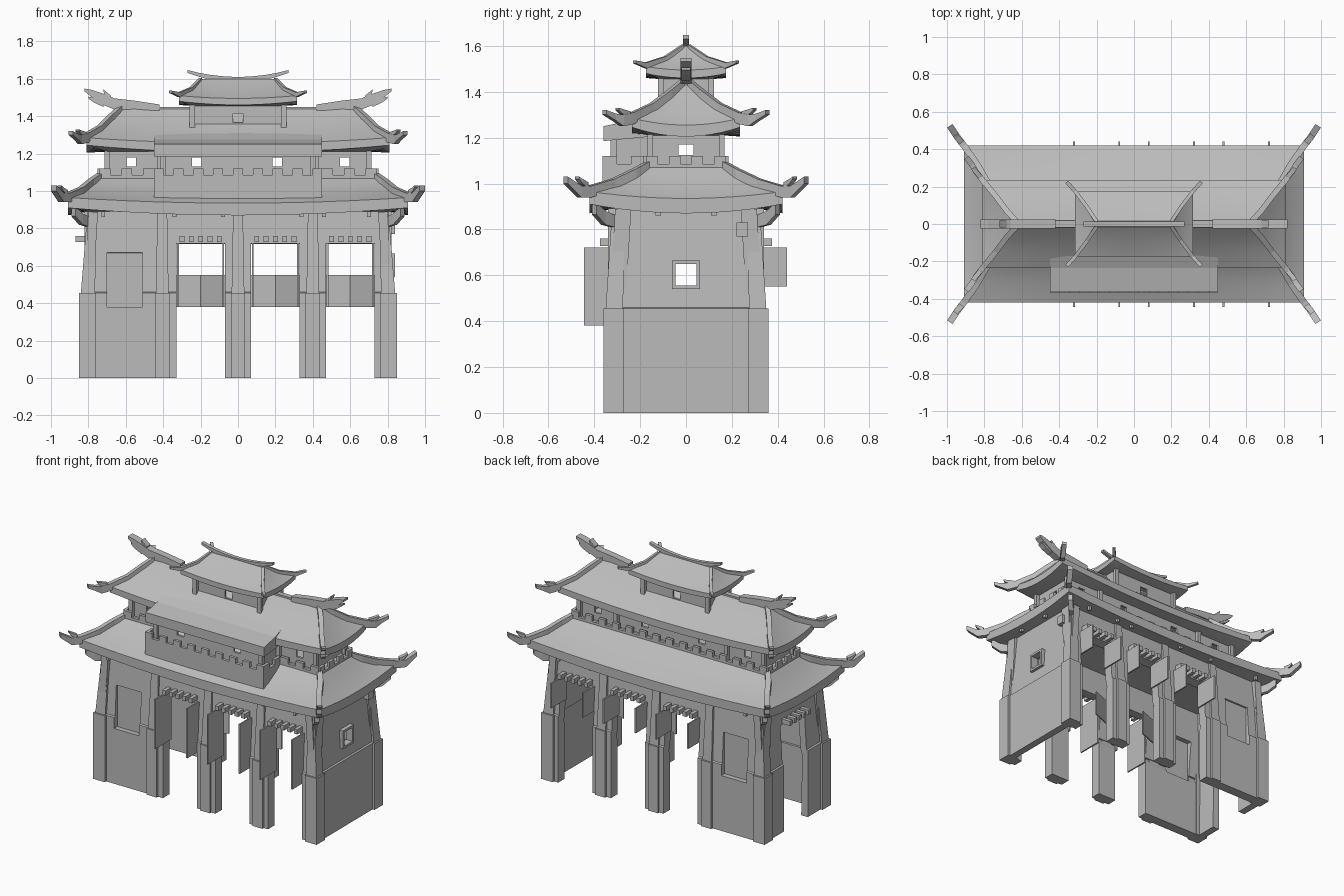
import bpy
import bmesh
from mathutils import Vector

cube = bpy.data.objects.get("Cube")
if cube:
    bpy.data.objects.remove(cube, do_unlink=True)

stone = bpy.data.materials.new("grey_stone")
stone.use_nodes = True
stone.diffuse_color = (0.5, 0.5, 0.5, 1)
stone.node_tree.nodes["Principled BSDF"].inputs["Base Color"].default_value = (0.5, 0.5, 0.5, 1)
SIDES = (-1, 1)


def finish(name, bm, fix=True):
    if fix:
        bmesh.ops.recalc_face_normals(bm, faces=bm.faces)
    mesh = bpy.data.meshes.new(name)
    bm.to_mesh(mesh)
    bm.free()
    mesh.materials.append(stone)
    ob = bpy.data.objects.new(name, mesh)
    bpy.context.collection.objects.link(ob)
    return ob


def skin(bm, rings):
    """Join closed rings of points and cap both ends."""
    loops = [[bm.verts.new(p) for p in ring] for ring in rings]
    n = len(loops[0])
    for a, b in zip(loops, loops[1:]):
        for i in range(n):
            j = (i + 1) % n
            bm.faces.new((a[i], a[j], b[j], b[i]))
    bm.faces.new(loops[0][::-1])
    bm.faces.new(loops[-1])


def rect(x0, x1, y0, y1, z):
    return [(x0, y0, z), (x1, y0, z), (x1, y1, z), (x0, y1, z)]


def boxes(name, items):
    """Each item is x0, x1, y0, y1, z0, z1."""
    bm = bmesh.new()
    for x0, x1, y0, y1, z0, z1 in items:
        skin(bm, [rect(x0, x1, y0, y1, z0), rect(x0, x1, y0, y1, z1)])
    return finish(name, bm)


def wall(name, u0, u1, zs, holes, place, inward, thick):
    """Wall sheet with rectangular holes (u0, u1, z0, z1), given thickness."""
    us = sorted({u0, u1, *[h[0] for h in holes], *[h[1] for h in holes]})
    zs = sorted({*zs, *[h[2] for h in holes], *[h[3] for h in holes]})
    bm = bmesh.new()
    grid = [[bm.verts.new(place(u, z)) for z in zs] for u in us]
    for i in range(len(us) - 1):
        for j in range(len(zs) - 1):
            cu, cz = (us[i] + us[i + 1]) / 2, (zs[j] + zs[j + 1]) / 2
            if not any(h[0] < cu < h[1] and h[2] < cz < h[3] for h in holes):
                bm.faces.new((grid[i][j], grid[i + 1][j], grid[i + 1][j + 1], grid[i][j + 1]))
    bm.normal_update()
    bm.faces.ensure_lookup_table()
    if bm.faces[0].normal.dot(Vector(inward)) > 0:
        bmesh.ops.reverse_faces(bm, faces=bm.faces)
    ob = finish(name, bm, fix=False)
    mod = ob.modifiers.new("thickness", "SOLIDIFY")
    mod.thickness, mod.offset = thick, -1


def roof(name, levels, n=12):
    """Hipped roof from levels (half x, half y, z, corner lift)."""
    unit = [(-1 + 2 * i / n, -1) for i in range(n)] + [(1, -1 + 2 * i / n) for i in range(n)]
    unit += [(-x, -y) for x, y in unit]
    bm = bmesh.new()
    skin(bm, [[(u * hx, v * hy, z + lift * (u * v) ** 2) for u, v in unit]
              for hx, hy, z, lift in levels])
    ob = finish(name, bm)
    bpy.ops.object.select_all(action="DESELECT")
    ob.select_set(True)
    bpy.context.view_layer.objects.active = ob
    bpy.ops.object.shade_smooth_by_angle(angle=0.4)


def beams(name, path, width, signs):
    """Flat-sided beam along points (x, y, z, height), one copy per sign pair."""
    bm = bmesh.new()
    for sx, sy in signs:
        pts = [Vector((x * sx, y * sy, z)) for x, y, z, h in path]
        flat = (pts[-1] - pts[0]).to_2d().normalized() * width / 2
        side = Vector((-flat.y, flat.x, 0))
        rings = []
        for p, (_, _, _, h) in zip(pts, path):
            up = Vector((0, 0, h / 2))
            rings.append([p - side - up, p + side - up, p + side + up, p - side + up])
        skin(bm, rings)
    return finish(name, bm)


CORNERS = [(sx, sy) for sx in SIDES for sy in SIDES]
ENDS = [(-1, 1), (1, 1)]

# Gate body: stepped, leaning walls with three passages
openings = [(-0.33, -0.07), (0.07, 0.33), (0.47, 0.73)]
STEPS = (0, 0.455, 0.46, 0.89)


def lean(z):
    return 0.0 if z <= 0.456 else 0.01 + 0.06 * (z - 0.455)


panel = (-0.7, -0.51, 0.38, 0.67)
long_holes = [(a, b, 0, 0.72) for a, b in openings] + [panel]
for s, label in zip(SIDES, ("front", "back")):
    wall(label + "_wall", -0.82, 0.82, STEPS, long_holes,
         lambda u, z: (u, s * (0.345 - lean(z)), z), (0, -s, 0), 0.07)
    y = sorted((s * 0.31, s * 0.29))
    boxes(label + "_recessed_panel", [(-0.72, -0.49, *y, 0.36, 0.69)])
wall("left_end_wall", -0.34, 0.34, STEPS, [(-0.06, 0.06, 0.545, 0.665)],
     lambda u, z: (0.835 - lean(z), u, z), (-1, 0, 0), 0.05)
wall("right_end_wall", -0.34, 0.34, STEPS, [(-0.13, 0.13, 0, 0.72)],
     lambda u, z: (-0.835 + lean(z), u, z), (1, 0, 0), 0.05)
boxes("end_window_frame", [(0.79, 0.84, -0.06, 0.06, 0.54, 0.555), (0.79, 0.84, -0.06, 0.06, 0.65, 0.665),
                           (0.79, 0.84, -0.06, -0.045, 0.54, 0.665), (0.79, 0.84, 0.045, 0.06, 0.54, 0.665)])
boxes("end_wall_box", [(0.8, 0.84, 0.22, 0.27, 0.77, 0.83)])

# Pillars, thicker below and tapering above
bm = bmesh.new()
for s in SIDES:
    for c in (-0.405, 0, 0.4):
        for half0, half1, y0, y1, z0, z1 in ((0.038, 0.038, 0.36, 0.36, 0, 0.455),
                                             (0.034, 0.026, 0.35, 0.322, 0.455, 0.89)):
            skin(bm, [rect(c - half0, c + half0, s * 0.28, s * y0, z0),
                      rect(c - half1, c + half1, s * 0.28, s * y1, z1)])
    for e in SIDES:
        skin(bm, [rect(e * 0.76, e * 0.85, s * 0.27, s * 0.36, z) for z in (0, 0.455)])
        skin(bm, [rect(e * 0.765, e * 0.84, s * 0.275, s * 0.35, 0.455),
                  rect(e * 0.755, e * 0.805, s * 0.265, s * 0.322, 0.89)])
finish("pillars", bm)

# Corner brackets and small blocks below the eaves
beams("eave_brackets", [(0.79, 0.3, 0.83, 0.05), (0.84, 0.36, 0.85, 0.06), (0.88, 0.4, 0.89, 0.05)],
      0.03, CORNERS)
boxes("eave_blocks", [(x - 0.01, x + 0.01, s * 0.38 - 0.01, s * 0.38 + 0.01, 0.86, 0.89)
                      for x in (-0.72, -0.34, -0.08, 0.34, 0.46, 0.7) for s in SIDES]
      + [(0.85, 0.87, y - 0.012, y + 0.012, 0.86, 0.89) for y in (-0.12, 0.12)])

# Dentils and open door leaves of the passages
teeth = []
for a, b in openings:
    for i in range(5):
        x = a + 0.03 + i * (b - a - 0.06) / 4
        teeth += [(x - 0.013, x + 0.013, s * 0.345 - 0.03, s * 0.345 + 0.03, 0.728, 0.76) for s in SIDES]
teeth += [(-0.87, -0.8, y - 0.013, y + 0.013, 0.728, 0.76) for y in (-0.1, -0.05, 0, 0.05, 0.1)]
boxes("lintel_dentils", teeth)
leaves = []
for a, b in openings:
    for x in (a + 0.004, b - 0.014):
        leaves += [(x, x + 0.01, -0.445, -0.27, 0.38, 0.72), (x, x + 0.01, 0.27, 0.44, 0.55, 0.72)]
boxes("door_leaves", leaves)
bm = bmesh.new()
for a, b in openings:
    m = (a + b) / 2
    for x in (a, b):
        skin(bm, [[(x, 0, z), (m, -0.05, z), (m, -0.04, z), (x, 0.01, z)] for z in (0.38, 0.55)])
finish("inner_half_doors", bm)

# Roofs, from wide lower eaves to the small top one
roof("lower_roof", [(0.8, 0.31, 0.89, 0), (0.91, 0.42, 0.87, 0.04), (0.91, 0.42, 0.935, 0.03),
                    (0.84, 0.32, 0.98, 0.01), (0.78, 0.22, 1.04, 0), (0.74, 0.17, 1.08, 0)])
roof("middle_roof", [(0.7, 0.16, 1.21, 0), (0.81, 0.235, 1.205, 0.04), (0.81, 0.235, 1.255, 0.03),
                     (0.74, 0.15, 1.315, 0.01), (0.68, 0.07, 1.385, 0), (0.63, 0.015, 1.44, 0)])
roof("top_roof", [(0.25, 0.11, 1.455, 0), (0.315, 0.175, 1.46, 0.02), (0.315, 0.175, 1.495, 0.015),
                  (0.25, 0.09, 1.54, 0), (0.2, 0.015, 1.6, 0)])
bm = bmesh.new()
skin(bm, [[(x, -0.1, 1.335), (x, -0.235, 1.275), (x, -0.36, 1.25), (x, -0.36, 1.185), (x, -0.1, 1.21)]
          for x in (-0.45, 0.45)])
finish("balcony_roof", bm)

# Upper storey walls with windows, and corner posts
windows = [(x - 0.025, x + 0.025, 1.13, 1.18) for x in (-0.57, -0.22, 0.21, 0.57)]
for s, label in zip(SIDES, ("front", "back")):
    wall(label + "_upper_wall", -0.69, 0.69, (1.05, 1.22), windows,
         lambda u, z: (u, s * 0.145, z), (0, -s, 0), 0.015)
    wall(label + "_lantern_wall", -0.25, 0.25, (1.3, 1.47), [(-0.028, 0.028, 1.365, 1.415)],
         lambda u, z: (u, s * 0.1, z), (0, -s, 0), 0.01)
for s, label in zip(SIDES, ("right", "left")):
    wall(label + "_upper_end_wall", -0.145, 0.145, (1.05, 1.22), [(-0.033, 0.033, 1.125, 1.17)],
         lambda u, z: (s * 0.69, u, z), (-s, 0, 0), 0.015)
    boxes(label + "_lantern_end_wall", [(s * 0.245 - 0.005, s * 0.245 + 0.005, -0.1, 0.1, 1.3, 1.47)])
wall("balcony_wall", -0.4, 0.4, (1.03, 1.22), windows[1:3], lambda u, z: (u, -0.31, z), (0, 1, 0), 0.015)
boxes("balcony_sides", [(s * 0.395 - 0.006, s * 0.395 + 0.006, -0.31, -0.14, 1.03, 1.22) for s in SIDES])
posts = [(x * sx - 0.014, x * sx + 0.014, y * sy - 0.012, y * sy + 0.012, z0, z1)
         for x, y, z0, z1 in ((0.7, 0.155, 1.05, 1.23), (0.42, 0.155, 1.05, 1.23), (0.245, 0.11, 1.31, 1.48))
         for sx, sy in CORNERS]
posts += [(s * 0.4 - 0.014, s * 0.4 + 0.014, -0.33, -0.3, 1.03, 1.22) for s in SIDES]
boxes("upper_posts", posts)

# Battlements round the upper storey and the front balcony
rail, merlons = [], []


def battlement(along_x, a, b, c, z0, count):
    def span(p, q):
        return (p, q, c - 0.01, c + 0.01) if along_x else (c - 0.01, c + 0.01, p, q)
    rail.append((*span(a, b), z0, 1.085))
    step = (b - a) / (count - 0.5)
    for i in range(count):
        merlons.append((*span(a + i * step, a + (i + 0.5) * step), 1.085, 1.12))


battlement(True, -0.74, 0.74, 0.175, 1.04, 15)
battlement(True, -0.74, -0.45, -0.175, 1.04, 3)
battlement(True, 0.45, 0.74, -0.175, 1.04, 3)
battlement(True, -0.45, 0.45, -0.355, 0.96, 9)
for e in SIDES:
    battlement(False, -0.175, 0.175, e * 0.74, 1.04, 4)
    battlement(False, -0.36, -0.18, e * 0.44, 0.98, 2)
boxes("battlement_rails", rail)
boxes("merlons", merlons)
boxes("balcony_floor", [(-0.44, 0.44, -0.355, -0.15, 1.02, 1.035)])

# Hip ridges with upturned tips
beams("lower_hips", [(0.74, 0.17, 1.07, 0.05), (0.785, 0.225, 1.04, 0.05), (0.84, 0.32, 0.995, 0.05),
                     (0.91, 0.42, 0.965, 0.05), (0.945, 0.465, 0.965, 0.05), (0.965, 0.495, 0.99, 0.04),
                     (0.985, 0.525, 1.015, 0.03)], 0.035, CORNERS)
beams("lower_hip_fins", [(0.92, 0.435, 0.99, 0.03), (0.945, 0.46, 1.01, 0.02), (0.955, 0.475, 1.025, 0.01)],
      0.03, CORNERS)
beams("middle_hips", [(0.63, 0.015, 1.435, 0.04), (0.68, 0.07, 1.39, 0.04), (0.74, 0.15, 1.33, 0.04),
                      (0.81, 0.235, 1.285, 0.05), (0.845, 0.28, 1.275, 0.05), (0.865, 0.315, 1.29, 0.03),
                      (0.895, 0.355, 1.31, 0.02)], 0.03, CORNERS)
beams("middle_hip_fins", [(0.82, 0.25, 1.3, 0.03), (0.85, 0.285, 1.315, 0.02), (0.86, 0.3, 1.325, 0.01)],
      0.025, CORNERS)
beams("top_hips", [(0.2, 0.015, 1.595, 0.02), (0.25, 0.09, 1.545, 0.02), (0.315, 0.175, 1.515, 0.025),
                   (0.36, 0.225, 1.53, 0.012)], 0.02, CORNERS)

# Main ridges and their horned ends
beams("middle_ridge", [(-0.64, 0, 1.435, 0.03), (0.64, 0, 1.435, 0.03)], 0.035, [(1, 1)])
beams("ridge_horns", [(0.42, 0, 1.445, 0.035), (0.55, 0, 1.46, 0.045), (0.66, 0, 1.465, 0.06),
                      (0.72, 0, 1.49, 0.06), (0.78, 0, 1.52, 0.04), (0.82, 0, 1.54, 0.015)], 0.05, ENDS)
beams("ridge_horn_fins", [(0.68, 0, 1.49, 0.04), (0.71, 0, 1.52, 0.03), (0.72, 0, 1.54, 0.01)], 0.04, ENDS)
beams("ridge_horn_jaws", [(0.72, 0, 1.47, 0.04), (0.77, 0, 1.485, 0.025), (0.8, 0, 1.5, 0.01)], 0.04, ENDS)
arc = [x / 100 for x in range(-27, 28, 6)]
beams("top_ridge", [(x, 0, 1.595 + 0.6 * x * x, 0.03 - 0.2 * x * x) for x in arc], 0.025, [(1, 1)])
